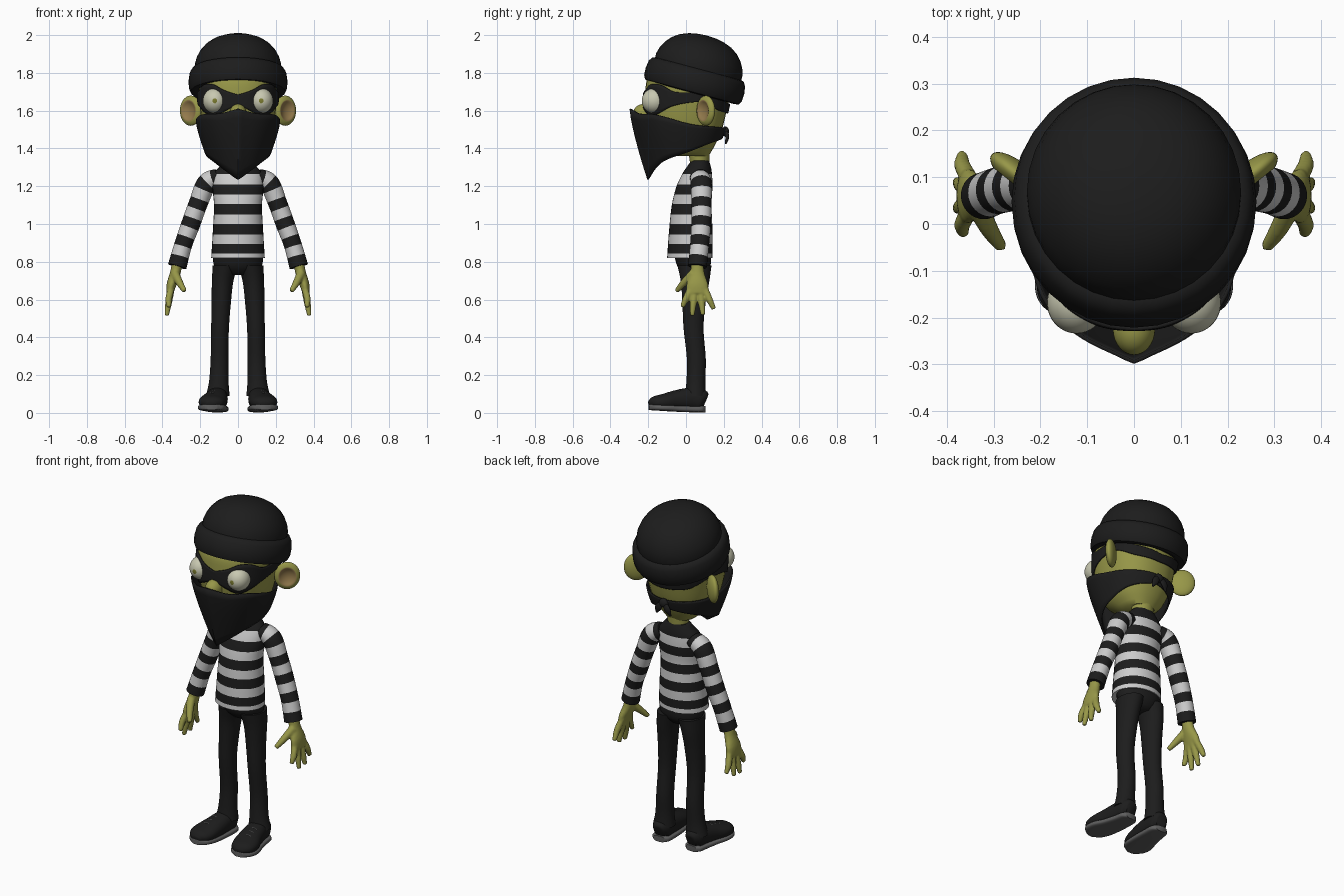
import bpy, bmesh
from math import sin, cos, pi, radians, copysign
from mathutils import Vector, Matrix

if "Cube" in bpy.data.objects:
    bpy.data.objects.remove(bpy.data.objects["Cube"])


def material(name, r, g, b):
    m = bpy.data.materials.new(name)
    m.use_nodes = True
    m.diffuse_color = (r, g, b, 1)
    m.node_tree.nodes["Principled BSDF"].inputs["Base Color"].default_value = (r, g, b, 1)
    return m


BLACK = material("black cloth", 0.012, 0.012, 0.012)
WHITE = material("white cloth", 0.6, 0.6, 0.6)
SKIN = material("olive skin", 0.31, 0.31, 0.065)
INNER = material("inner ear", 0.3, 0.2, 0.075)
EYE = material("eye ivory", 0.58, 0.58, 0.44)
PUPIL = material("pupil olive", 0.2, 0.2, 0.03)
SOLE = material("sole grey", 0.11, 0.11, 0.11)
parts = []


def spline(keys, t):
    """Smooth interpolation of key rows (t, values...)."""
    last = len(keys) - 1
    t = min(max(t, keys[0][0]), keys[last][0])
    i = next((k for k in range(last) if t <= keys[k + 1][0]), last - 1)
    a, b, p, q = keys[i], keys[i + 1], keys[max(i - 1, 0)], keys[min(i + 2, last)]
    h = b[0] - a[0]
    u = (t - a[0]) / h
    out = []
    for j in range(1, len(a)):
        m0 = (b[j] - p[j]) / (b[0] - p[0]) * h
        m1 = (q[j] - a[j]) / (q[0] - a[0]) * h
        d = b[j] - a[j]
        out.append(a[j] + u * m0 + u * u * (3 * d - 2 * m0 - m1) + u ** 3 * (m0 + m1 - 2 * d))
    return out


def steps(a, b, n):
    return [a + (b - a) * i / n for i in range(n + 1)]


def power(v, p):
    return copysign(abs(v) ** p, v)


def add_loft(bm, rings, rule=None, p=1, n=32):
    """Skin rings given as (centre, u axis, v axis) and cap both ends."""
    loops = [[bm.verts.new(c + u * power(cos(2 * pi * k / n), p) + v * power(sin(2 * pi * k / n), p))
              for k in range(n)] for c, u, v in rings]
    for i in range(len(loops) - 1):
        for k in range(n):
            j = (k + 1) % n
            f = bm.faces.new((loops[i][k], loops[i][j], loops[i + 1][j], loops[i + 1][k]))
            f.material_index = rule(i) if rule else 0
    for loop, i in ((loops[0], 0), (loops[-1], len(loops) - 2)):
        bm.faces.new(loop).material_index = rule(i) if rule else 0


def finish(name, bm, *mats):
    bmesh.ops.recalc_face_normals(bm, faces=bm.faces)
    mesh = bpy.data.meshes.new(name)
    bm.to_mesh(mesh)
    bm.free()
    for m in mats:
        mesh.materials.append(m)
    ob = bpy.data.objects.new(name, mesh)
    bpy.context.collection.objects.link(ob)
    parts.append(ob)
    return ob


def loft(name, mats, rings, rule=None, p=1):
    bm = bmesh.new()
    add_loft(bm, rings, rule, p)
    return finish(name, bm, *mats)


def upright(keys, ts):
    """Level rings from rows (z, x, y, half width, half depth)."""
    rows = [(t, *spline(keys, t)) for t in ts]
    return [(Vector((x, y, z)), Vector((a, 0, 0)), Vector((0, b, 0))) for z, x, y, a, b in rows]


def sweep(points, ts, ref, side=1):
    """Rings square to a path of rows (x, y, z, half width, half depth)."""
    keys = [(i, side * q[0], *q[1:]) for i, q in enumerate(points)]
    rings = []
    for t in ts:
        x, y, z, a, b = spline(keys, t)
        tan = (Vector(spline(keys, t + .02)[:3]) - Vector(spline(keys, t - .02)[:3])).normalized()
        u = ref.cross(tan).normalized()
        rings.append((Vector((x, y, z)), u * a, tan.cross(u) * b))
    return rings


def ball(name, mats, matrix, scale, rule=None, shape=None):
    bm = bmesh.new()
    bmesh.ops.create_uvsphere(bm, u_segments=32, v_segments=32, radius=1)
    for f in bm.faces:
        f.material_index = rule(f.calc_center_median().z) if rule else 0
    if shape:
        for v in bm.verts:
            v.co.z = shape(v.co.z)
    bm.transform(matrix @ Matrix.Diagonal((*scale, 1)))
    return finish(name, bm, *mats)


def wrap(name, edges, point, rows=8, cols=96):
    """Cloth loop around the head; edges rows are (degrees, top z, bottom z)."""
    bm = bmesh.new()
    grid = []
    for k in range(cols):
        deg = 360 * k / cols - 180
        top, low = spline(edges, abs(deg))
        grid.append([bm.verts.new(point(deg, top + (low - top) * r / rows, r / rows)) for r in range(rows + 1)])
    for k in range(cols):
        a, b = grid[k], grid[(k + 1) % cols]
        for r in range(rows):
            bm.faces.new((a[r], b[r], b[r + 1], a[r + 1]))
    ob = finish(name, bm, BLACK)
    mod = ob.modifiers.new("thickness", "SOLIDIFY")
    mod.thickness, mod.offset = 0.008, 0
    return ob


Y, Z = Vector((0, 1, 0)), Vector((0, 0, 1))

# Head, neck and nose
HEAD = [(1.36, 0, .035, .085, .085), (1.42, 0, .005, .145, .15), (1.5, 0, 0, .18, .19), (1.6, 0, 0, .2, .215),
        (1.7, 0, .01, .207, .225), (1.77, 0, .02, .205, .225), (1.84, 0, .03, .18, .19)]
loft("head", [SKIN], upright(HEAD, steps(1.36, 1.84, 24)), p=.88)
loft("neck", [SKIN], upright([(1.27, 0, .075, .055, .045), (1.46, 0, .065, .07, .065)], steps(1.27, 1.46, 4)))
ball("nose", [SKIN], Matrix.Translation((0, -.225, 1.585)), (.045, .055, .05))

# Knitted cap, tipped backwards
cap = [(.19, .01), (.235, -.005), (.258, .0), (.268, .02), (.27, .06), (.264, .1), (.25, .122), (.236, .126),
       (.236, .15), (.226, .185), (.207, .22), (.178, .253), (.14, .279), (.095, .296), (.048, .305), (.002, .308)]
hat = loft("cap", [BLACK], [(Vector((0, 0, h)), Vector((r * .97, 0, 0)), Vector((0, r, 0))) for r, h in cap])
hat.data.transform(Matrix.Translation((0, .032, 1.70)) @ Matrix.Rotation(radians(-15), 4, "X"))


# Eye mask with its strap
def on_head(deg, z, t):
    x, y, a, b = spline(HEAD, z)
    s, c = power(sin(radians(deg)), .88), power(cos(radians(deg)), .88)
    return x + a * 1.035 * s, y - b * 1.035 * c, z


wrap("eye_mask", [(0, 1.685, 1.63), (18, 1.71, 1.595), (36, 1.74, 1.57), (55, 1.735, 1.59), (75, 1.7, 1.625),
                  (105, 1.695, 1.645), (140, 1.655, 1.6), (180, 1.63, 1.585)], on_head)

# Bandana: rows are degrees, radius, taper
PLAN = [(0, .315, .3), (10, .296, .3), (35, .274, .3), (48, .262, .29), (61, .244, .26), (90, .213, .2),
        (130, .197, .12), (180, .186, .08)]


def on_bandana(deg, z, t):
    r, taper = spline(PLAN, abs(deg))
    r *= 1 - taper * t ** 1.3
    return r * sin(radians(deg)), .02 - r * cos(radians(deg)), z


wrap("bandana", [(0, 1.61, 1.235), (20, 1.585, 1.285), (45, 1.58, 1.335), (90, 1.53, 1.385),
                 (130, 1.515, 1.43), (180, 1.51, 1.46)], on_bandana)
ball("bandana_knot", [BLACK], Matrix.Translation((0, .208, 1.49)), (.028, .02, .026))

# Sweater body, one band of faces for each stripe
TORSO = [(.82, 0, .02, .142, .12), (.95, 0, .025, .134, .116), (1.1, 0, .03, .127, .105), (1.2, 0, .045, .135, .095),
         (1.27, 0, .06, .125, .077), (1.31, 0, .07, .092, .06), (1.335, 0, .075, .07, .047)]
zs = [.82, .845] + [z + .0125 * k for z in (.845, .95, 1.055, 1.16) for k in range(1, 9) if k < 9]
zs = sorted({round(z, 4) for z in zs} | {round(z, 4) for z in steps(1.265, 1.335, 6)})


def stripe(i):
    z = (zs[i] + zs[i + 1]) / 2
    return 0 if z > 1.263 or (z > .845 and (z - .845) % .105 < .051) else 1


loft("sweater_body", [BLACK, WHITE], upright(TORSO, zs), stripe)

# Trouser seat
loft("trouser_seat", [BLACK], upright([(.73, 0, .045, .07, .05), (.77, 0, .042, .122, .085),
                                       (.85, 0, .035, .135, .1)], steps(.73, .85, 8)))

ARM = [(.1, .07, 1.25, .045, .05), (.165, .08, 1.215, .053, .056), (.21, .082, 1.11, .05, .053),
       (.25, .08, 1.0, .05, .052), (.29, .072, .89, .047, .05), (.322, .06, .775, .05, .05)]
LEG = [(.09, .107, .05, .063, .056), (.16, .102, .052, .052, .05), (.28, .098, .055, .047, .05),
       (.45, .095, .04, .047, .053), (.6, .088, .043, .052, .063), (.7, .081, .048, .057, .076),
       (.78, .068, .045, .066, .09)]
SHOE = [(.106, .103, .06, .03, .035), (.107, .08, .07, .05, .058), (.11, .03, .075, .056, .06),
        (.12, -.05, .067, .065, .053), (.135, -.12, .058, .073, .042), (.14, -.17, .052, .06, .034),
        (.142, -.197, .045, .025, .015)]
TIPS = [(.03, .02, -.02, .365, .56), (.05, .045, .033, .378, .515), (.075, .075, .09, .378, .518),
        (.095, .1, .148, .367, .55)]

for side, word in ((1, "left"), (-1, "right")):
    # Eye with pupil, and dished ear
    ball(word + "_eye", [EYE, PUPIL], Matrix.Translation((side * .123, -.168, 1.652))
         @ Matrix.Rotation(radians(90), 4, "X"), (.063, .067, .066), lambda z: int(z > .983))
    n = Vector((.62 * side, -.78, 0)).normalized()
    axes = Matrix((Z.cross(n), Z, n)).transposed().to_4x4()
    ball(word + "_ear", [SKIN, INNER], Matrix.Translation((side * .25, .105, 1.6)) @ axes, (.07, .08, .028),
         lambda z: int(z > .74), lambda z: z if z < .74 else .74 - 2.4 * (z - .74))

    # Striped sleeve
    loft(word + "_sleeve", [BLACK, WHITE], sweep(ARM, steps(0, 5, 44), Y, side), lambda i: i // 4 % 2)

    # Hand: palm, fingers and thumb fused together
    bm = bmesh.new()
    add_loft(bm, sweep([(.32, .06, .81, .028, .032), (.332, .06, .74, .028, .038), (.352, .06, .68, .026, .058),
                        (.362, .06, .63, .018, .06)], steps(0, 3, 9), Y, side), n=20)
    for y0, y1, y2, x2, z2 in TIPS:
        add_loft(bm, sweep([(.35, y0, .67, .018, .018), (.367, (y1 + y2) / 2, (.65 + z2) / 2, .018, .018),
                            (x2, y2, z2, .012, .012)], steps(0, 2, 8), Y, side), n=12)
    add_loft(bm, sweep([(.335, .04, .74, .024, .024), (.31, -.01, .69, .02, .02), (.283, -.05, .645, .013, .013)],
                       steps(0, 2, 8), Y, side), n=12)
    hand = finish(word + "_hand", bm, SKIN)
    fuse = hand.modifiers.new("fuse", "REMESH")
    fuse.mode, fuse.voxel_size, fuse.use_smooth_shade = "VOXEL", .006, True
    soft = hand.modifiers.new("soften", "SMOOTH")
    soft.factor, soft.iterations = .5, 4

    # Trouser leg
    loft(word + "_trouser_leg", [BLACK], upright([(z, side * x, y, a, b) for z, x, y, a, b in LEG],
                                                 steps(.09, .78, 30)))

    # Shoe, sole and laces
    loft(word + "_shoe", [BLACK], sweep(SHOE, steps(0, 6, 30), Z, side), p=.9)
    sole = [(x, y, .02 + max(0, -y) * .06, a + .004, .017) for x, y, z, a, b in SHOE]
    loft(word + "_sole", [SOLE], sweep(sole, steps(0, 6, 30), Z, side), p=.6)
    for k in range(3):
        y, top = -.035 - .032 * k, .122 - .008 * k
        lace = [(.125 + .004 * k + d, y, top - abs(d) * .3, .004, .004) for d in (-.025, 0, .025)]
        loft(f"{word}_lace_{k + 1}", [SOLE], sweep(lace, steps(0, 2, 6), Z, side))

    # Loose end of the bandana knot
    loft(word + "_knot_end", [BLACK], sweep([(.005, .21, 1.495, .01, .01), (.03, .218, 1.46, .02, .01),
                                             (.045, .21, 1.425, .006, .005)], steps(0, 2, 8), Y, side))

# Smooth shading
bpy.ops.object.select_all(action="DESELECT")
for ob in parts:
    ob.select_set(True)
bpy.context.view_layer.objects.active = parts[0]
bpy.ops.object.shade_smooth_by_angle(angle=radians(50))
